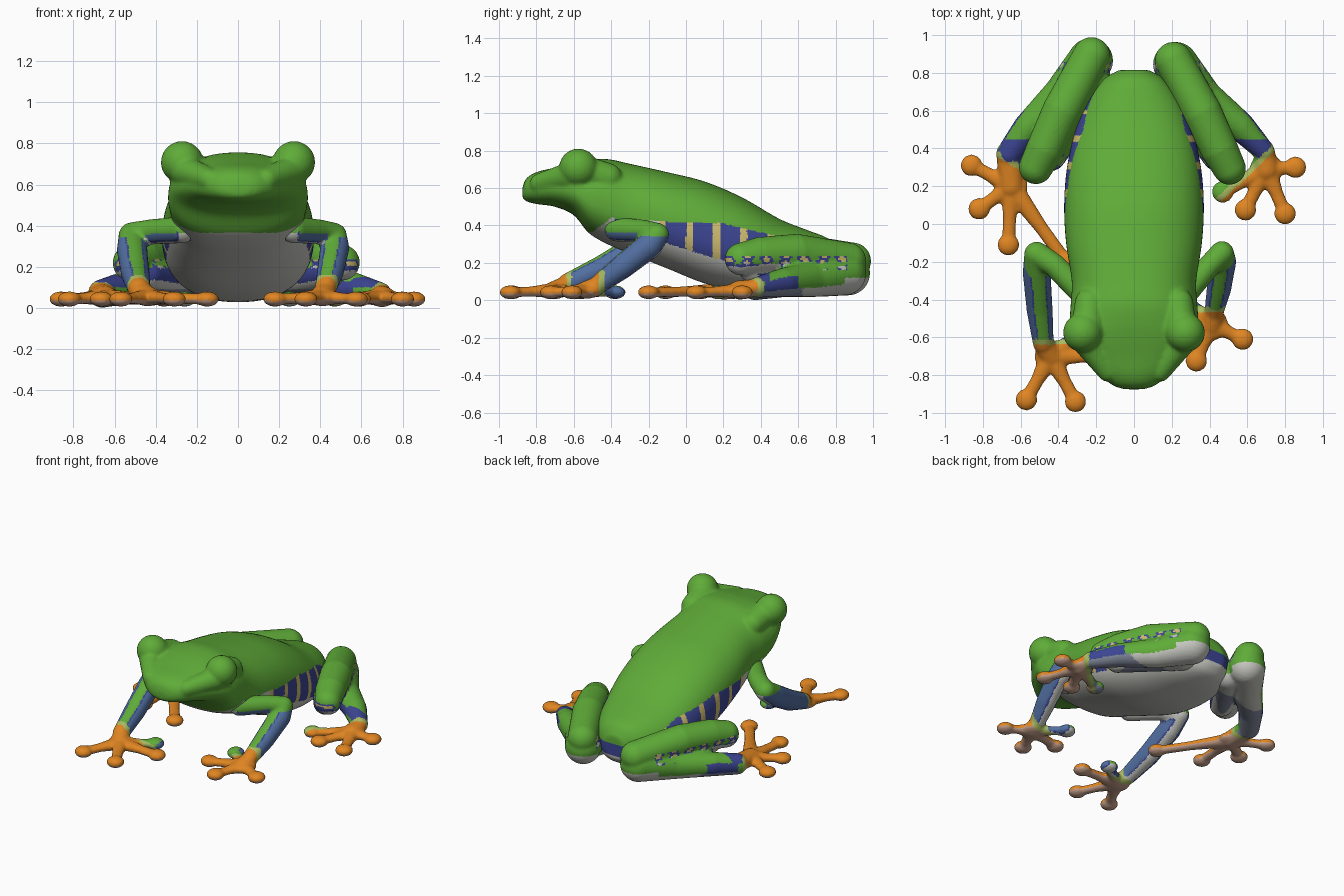
import bpy, bmesh, math
from mathutils import Vector, Matrix

if "Cube" in bpy.data.objects:
    bpy.data.objects.remove(bpy.data.objects["Cube"])

# ---------- colours ----------
COLOURS = [
    ("leaf_green", (0.115, 0.41, 0.04)), ("toe_orange", (0.74, 0.235, 0.016)),
    ("deep_blue", (0.045, 0.06, 0.29)), ("light_blue", (0.085, 0.16, 0.36)),
    ("belly_grey", (0.58, 0.58, 0.54)), ("stripe_yellow", (0.62, 0.5, 0.16)),
    ("wrist_pale_green", (0.40, 0.50, 0.12)), ("sole_tan", (0.58, 0.36, 0.26)),
    ("slate", (0.22, 0.25, 0.33))]
MATS = []
for name, c in COLOURS:
    m = bpy.data.materials.new(name)
    m.diffuse_color = (*c, 1)
    m.use_nodes = True
    m.node_tree.nodes["Principled BSDF"].inputs["Base Color"].default_value = m.diffuse_color
    MATS.append(m)
GREEN, ORANGE, BLUE, LIGHT, GREY, YELLOW, PALE, SOLE, SLATE = range(9)


def lerp_table(t, table):
    """Piecewise linear lookup."""
    if t <= table[0][0]:
        return table[0][1]
    for (a, va), (b, vb) in zip(table, table[1:]):
        if t <= b:
            return va + (vb - va) * (t - a) / (b - a)
    return table[-1][1]


def ball(bm, p, r, zs=1.0):
    mat = Matrix.Translation(p) @ Matrix.Diagonal((1, 1, zs, 1))
    bmesh.ops.create_icosphere(bm, subdivisions=3, radius=r, matrix=mat)


def sweep(bm, pts, zs=1.0):
    """Limb made of closely spaced balls along x, y, z, radius points."""
    for a, b in zip(pts, pts[1:]):
        a, b = Vector(a), Vector(b)
        n = max(2, math.ceil((b - a).xyz.length / (0.3 * min(a[3], b[3]))))
        for i in range(n + 1):
            q = a.lerp(b, i / n)
            ball(bm, q.xyz, q[3], zs)


def finish(name, bm, rule, smooth=4, voxel=0.0105):
    """Fuse the pieces into one skin, smooth it, colour faces by rule."""
    me = bpy.data.meshes.new(name)
    bm.to_mesh(me)
    bm.free()
    ob = bpy.data.objects.new(name, me)
    bpy.context.collection.objects.link(ob)
    r = ob.modifiers.new("fuse", 'REMESH')
    r.mode = 'VOXEL'
    r.voxel_size = voxel
    s = ob.modifiers.new("soften", 'SMOOTH')
    s.factor, s.iterations = 0.5, smooth
    dg = bpy.context.evaluated_depsgraph_get()
    skin = bpy.data.meshes.new_from_object(ob.evaluated_get(dg))
    ob.modifiers.clear()
    ob.data = skin
    skin.materials.clear()
    for m in MATS:
        skin.materials.append(m)
    for f in skin.polygons:
        f.material_index = rule(f.center, f.normal)
        f.use_smooth = True


# ---------- body and head: lofted sections (y, half width, bottom, top) ----------
RINGS = [(-.875, .05, .55, .60), (-.855, .11, .53, .65), (-.80, .18, .515, .685),
         (-.70, .265, .50, .71), (-.60, .325, .455, .735), (-.52, .34, .36, .75),
         (-.42, .335, .30, .755), (-.30, .33, .25, .73), (-.10, .36, .17, .685),
         (.10, .37, .09, .635), (.30, .355, .045, .55), (.50, .31, .03, .435),
         (.65, .25, .03, .375), (.76, .17, .05, .33), (.815, .08, .10, .26)]


def catmull(rows, steps):
    v = [Vector(r) for r in rows]
    v = [v[0]] + v + [v[-1]]
    out = []
    for i in range(1, len(v) - 2):
        p0, p1, p2, p3 = v[i - 1:i + 3]
        for k in range(steps):
            t = k / steps
            out.append(0.5 * (2 * p1 + (p2 - p0) * t + (2 * p0 - 5 * p1 + 4 * p2 - p3) * t * t
                              + (3 * p1 - p0 - 3 * p2 + p3) * t ** 3))
    return out + [v[-1]]


def spow(a, e):
    return math.copysign(abs(a) ** e, a)


bm = bmesh.new()
loops = []
for y, w, zb, zt in catmull(RINGS, 5):
    zm = zb + 0.46 * (zt - zb)
    ring = []
    for i in range(56):
        a = 2 * math.pi * i / 56
        c, s = math.cos(a), math.sin(a)
        h = (zt - zm) if s > 0 else (zm - zb)
        ring.append(bm.verts.new((w * spow(c, 0.86), y, zm + h * spow(s, 0.9))))
    loops.append(ring)
for r0, r1 in zip(loops, loops[1:]):
    for i in range(56):
        j = (i + 1) % 56
        bm.faces.new((r0[i], r0[j], r1[j], r1[i]))
bm.faces.new(loops[0][::-1])
bm.faces.new(loops[-1])
bmesh.ops.recalc_face_normals(bm, faces=bm.faces)
for s in (-1, 1):  # bulging eyes with brow ridge
    ball(bm, (s * .272, -.575, .708), .104)
    sweep(bm, [(s * .245, -.56, .69, .09), (s * .235, -.42, .655, .08)])
    sweep(bm, [(s * .255, -.62, .665, .075), (s * .14, -.78, .625, .055)])

EDGE = [(-.5, .365), (-.4, .44), (-.1, .42), (.2, .41), (.5, .34), (.8, .2)]
LOW = [(-.12, .31), (.1, .24), (.25, .2), (.5, .15), (.8, .12)]


def body_rule(p, n):
    if p.z > lerp_table(p.y, EDGE):
        return GREEN
    if p.y > -.14 and p.z > lerp_table(p.y, LOW):
        return YELLOW if p.y < .6 and (p.y + .145) % .145 < .036 else BLUE
    if -.38 < p.y < -.3 and p.z > .40:
        return BLUE
    return GREY


finish("body", bm, body_rule, 6)


# ---------- hands and feet ----------
def add_foot(bm, palm, tips):
    px, py = palm
    ball(bm, (px, py, .05), .088, .45)
    for tx, ty in tips:
        mx, my = px + (tx - px) * .55, py + (ty - py) * .55
        sweep(bm, [(px, py, .052, .056), (mx, my, .047, .036), (tx, ty, .042, .036)], .75)
        ball(bm, (tx, ty, .043), .058, .64)


def foot_colour(p, n, ankle, toward, zmax):
    """Colour beyond the ankle line, or None if still on the leg."""
    d = (p.x - ankle[0]) * toward[0] + (p.y - ankle[1]) * toward[1]
    if p.z > zmax or d < -.03:
        return None
    if d < 0:
        return PALE
    return SOLE if n.z < -.35 else ORANGE


# ---------- front legs ----------
def front_leg(name, side, path, palm, tips, ankle):
    bm = bmesh.new()
    sweep(bm, path)
    sweep(bm, [path[-1], (*palm, .055, .06)], .8)
    add_foot(bm, palm, tips)

    def rule(p, n):
        c = foot_colour(p, n, ankle, (0, -1), .16)
        if c is not None:
            return c
        out = n.x * side
        if p.z > .345 and n.z > -.2:
            return GREEN
        if out > .45 or out < -.68:
            return LIGHT
        if out > .33 or out < -.58:
            return BLUE
        return GREEN if n.z > -.05 else GREY

    finish(name, bm, rule)


front_leg("right_front_leg", 1,
          [(.27, -.37, .38, .066), (.40, -.22, .37, .06), (.465, -.155, .35, .065),
           (.47, -.2, .29, .072), (.45, -.34, .18, .066), (.425, -.46, .09, .052)],
          (.41, -.53), [(.575, -.61), (.33, -.725), (.18, -.58), (.25, -.38)], (.42, -.465))
front_leg("left_front_leg", -1,
          [(-.27, -.37, .38, .066), (-.42, -.22, .37, .062), (-.515, -.16, .35, .067),
           (-.515, -.26, .28, .075), (-.5, -.45, .17, .07), (-.48, -.63, .09, .056)],
          (-.44, -.70), [(-.57, -.93), (-.31, -.94), (-.15, -.70), (-.26, -.56)], (-.48, -.64))


# ---------- hind legs ----------
def hind_leg(name, side, lobe, shank, palm, tips, ankle, toward):
    bm = bmesh.new()
    sweep(bm, lobe)                                   # folded upper lobe
    sweep(bm, shank)                                  # lower shank
    sweep(bm, [(side * .2, .72, .14, .1), (side * .44, .36, .17, .08)])  # thigh underside
    sweep(bm, [shank[-1], (*palm, .055, .065)], .8)
    add_foot(bm, palm, tips)

    def rule(p, n):
        c = foot_colour(p, n, ankle, toward, .125)
        if c is not None:
            return c
        if n.z < -.45 or (p.z < .055 and p.y > .55):
            return SLATE if p.y < .62 and p.z < .09 else GREY
        if p.y > .85 and p.z < .12:
            return GREY
        if p.z < .13 and .42 < p.y < .6 and n.z < .45:
            return BLUE
        if p.y < .45 and .1 < p.z < .19:
            return BLUE
        spots = math.sin(p.y * 62) + .5 * math.sin(p.z * 150 + p.y * 30)
        if .16 < p.z < .235 and n.z < .45 and p.y < .86:
            if spots > .75:
                return YELLOW if p.z > .2 else GREY
            return BLUE if spots > -.35 else GREEN
        return GREEN

    finish(name, bm, rule, 3)


hind_leg("right_hind_leg", 1,
         [(.21, .865, .21, .1), (.36, .59, .25, .106), (.45, .40, .24, .1), (.505, .295, .22, .088)],
         [(.22, .845, .145, .12), (.37, .67, .115, .098), (.56, .52, .095, .078),
          (.69, .385, .07, .056)],
         (.70, .29), [(.855, .30), (.80, .055), (.59, .075), (.47, .17)],
         (.68, .325), (.68, -.73))
hind_leg("left_hind_leg", -1,
         [(-.225, .89, .21, .1), (-.38, .60, .25, .106), (-.47, .40, .24, .1), (-.52, .3, .22, .09)],
         [(-.23, .865, .145, .12), (-.38, .69, .115, .098), (-.56, .51, .095, .08),
          (-.66, .37, .07, .07)],
         (-.65, .2), [(-.86, .31), (-.82, .08), (-.665, -.11), (-.36, -.2)],
         (-.63, .30), (-.5, -.87))
